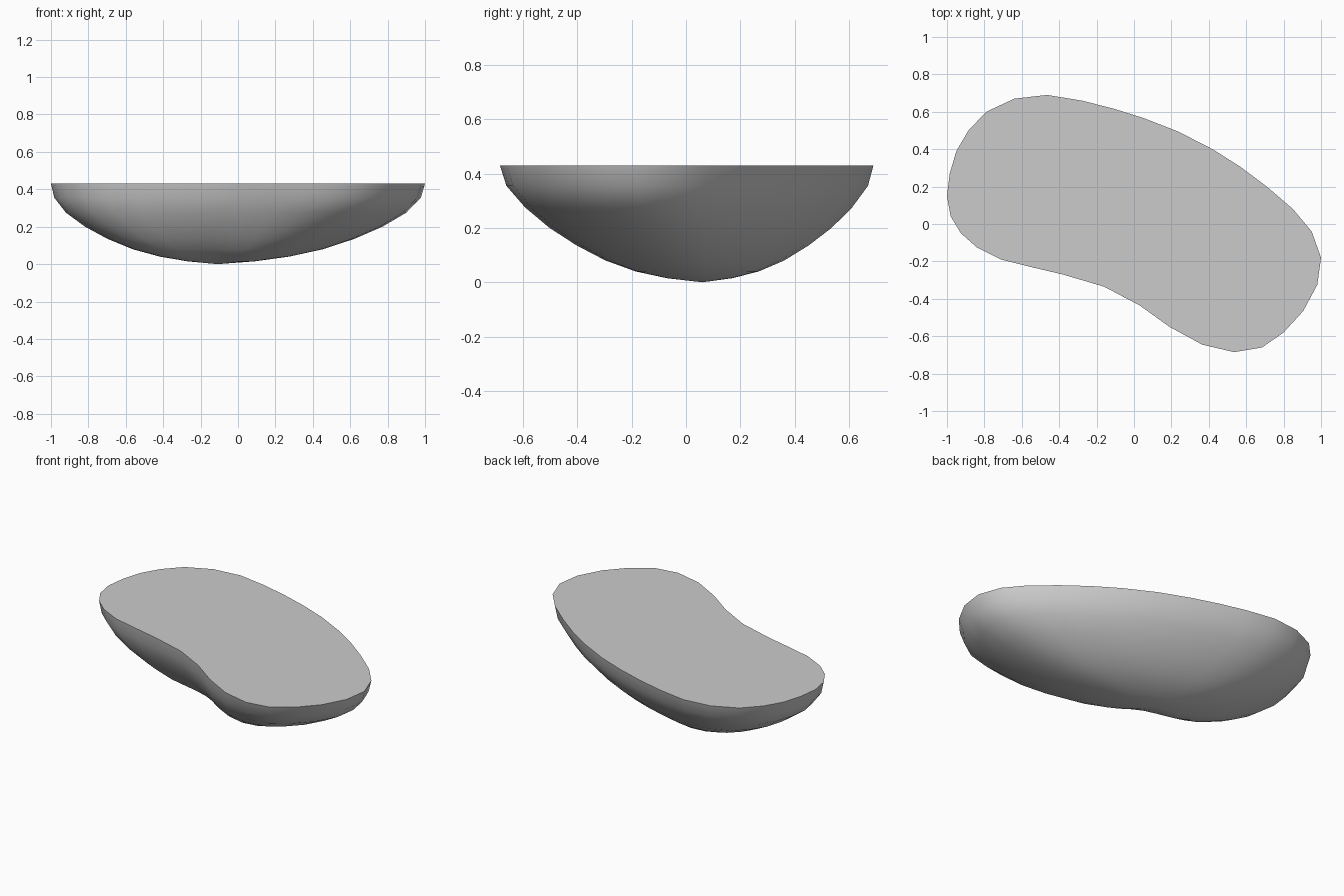
import bpy, bmesh

if "Cube" in bpy.data.objects:
    bpy.data.objects.remove(bpy.data.objects["Cube"])

# Kidney-shaped rim outline (x, y), clockwise from the left end
rim = [(-1, .15), (-.985, .27), (-.95, .39), (-.885, .5), (-.79, .6), (-.64, .67),
       (-.465, .69), (-.28, .66), (-.11, .617), (.055, .565), (.235, .495), (.42, .4),
       (.57, .305), (.71, .2), (.85, .08), (.95, -.04), (1, -.18), (.98, -.325),
       (.905, -.465), (.8, -.58), (.685, -.66), (.535, -.685), (.365, -.645),
       (.19, -.55), (.03, -.435), (-.16, -.335), (-.38, -.27), (-.55, -.23),
       (-.71, -.19), (-.84, -.125), (-.925, -.05), (-.98, .04)]

# Rounded belly: ring height, x scale, y scale about the lowest point
rings = [(.43, 1, 1), (.355, .98, .968), (.275, .91, .875), (.2, .795, .755),
         (.135, .66, .62), (.08, .51, .478), (.04, .345, .33), (.015, .18, .175)]
cx, cy = -.11, .06

bm = bmesh.new()
loops = [[bm.verts.new((cx + (x - cx) * sx, cy + (y - cy) * sy, z)) for x, y in rim]
         for z, sx, sy in rings]
n = len(rim)
for a, b in zip(loops, loops[1:]):
    for i in range(n):
        j = (i + 1) % n
        bm.faces.new((a[i], a[j], b[j], b[i]))

# Bottom pole fan and flat top
pole = bm.verts.new((cx, cy, 0))
for i in range(n):
    bm.faces.new((loops[-1][i], loops[-1][(i + 1) % n], pole))
bm.faces.new(loops[0])
bmesh.ops.recalc_face_normals(bm, faces=bm.faces[:])

mesh = bpy.data.meshes.new("kidney_bowl")
bm.to_mesh(mesh)
bm.free()
bowl = bpy.data.objects.new("kidney_bowl", mesh)
bpy.context.collection.objects.link(bowl)

# Smooth belly with a crisp rim
bpy.context.view_layer.objects.active = bowl
bowl.select_set(True)
bpy.ops.object.shade_smooth_by_angle(angle=0.7)
